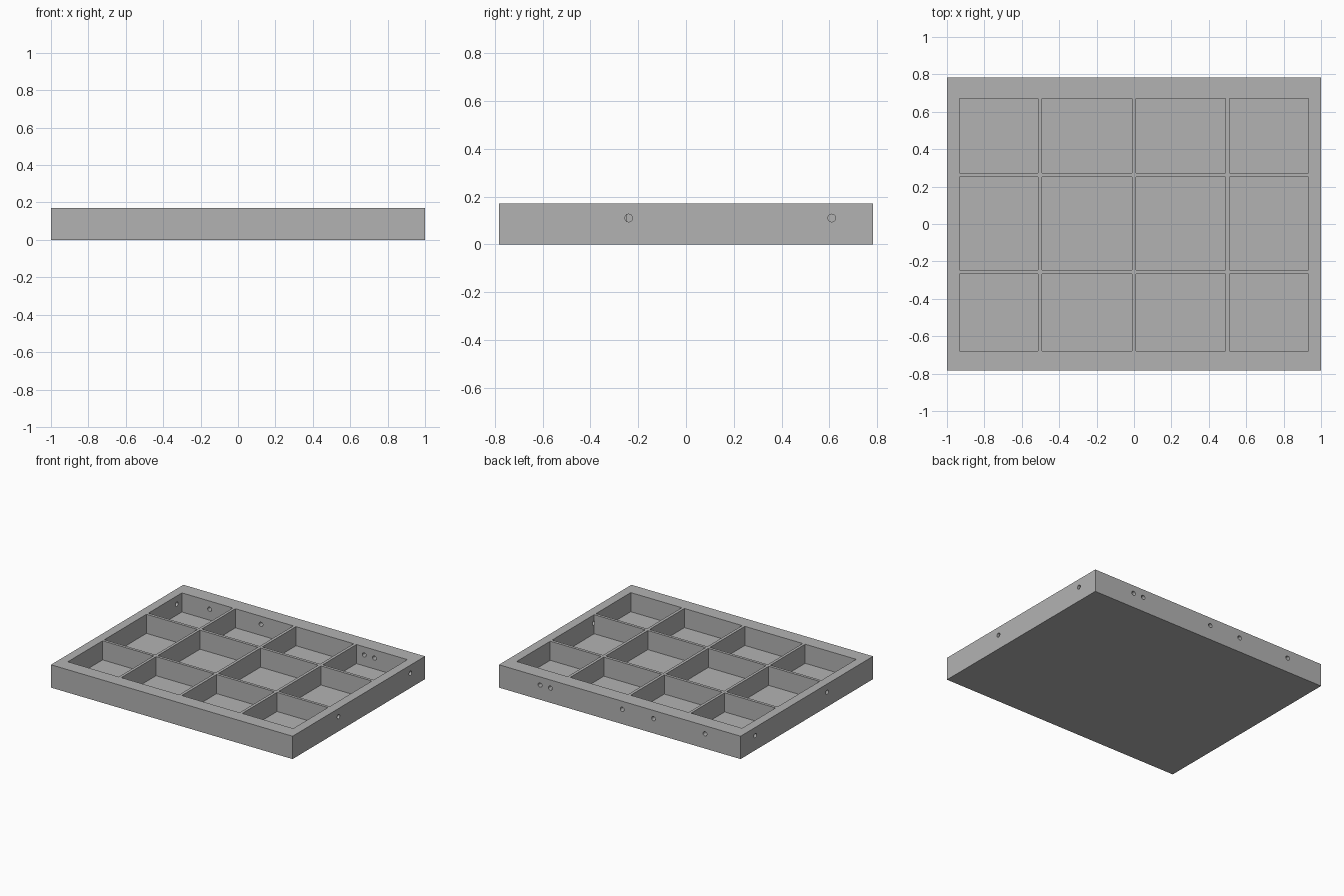
import bpy, bmesh, math
from mathutils import Matrix, Vector

if "Cube" in bpy.data.objects:
    bpy.data.objects.remove(bpy.data.objects["Cube"], do_unlink=True)

HEIGHT, FLOOR = 0.171, 0.028
HALF_X, HALF_Y = 1.0, 0.783
HOLE_Z, HOLE_R = 0.11, 0.016

grey = bpy.data.materials.new("light_grey")
grey.use_nodes = True
colour = (0.45, 0.45, 0.45, 1)
grey.diffuse_color = colour
grey.node_tree.nodes["Principled BSDF"].inputs["Base Color"].default_value = colour


def add_box(bm, low, high):
    low, high = Vector(low), Vector(high)
    matrix = Matrix.Translation((low + high) / 2) @ Matrix.Diagonal((*(high - low), 1))
    bmesh.ops.create_cube(bm, size=1, matrix=matrix)


def add_rod(bm, start, end):
    start, end = Vector(start), Vector(end)
    axis = end - start
    turn = axis.to_track_quat("Z", "Y").to_matrix().to_4x4()
    bmesh.ops.create_cone(bm, cap_ends=True, segments=32, radius1=HOLE_R, radius2=HOLE_R,
                          depth=axis.length, matrix=Matrix.Translation((start + end) / 2) @ turn)


def make_object(name, bm):
    mesh = bpy.data.meshes.new(name)
    bm.to_mesh(mesh)
    bm.free()
    mesh.materials.append(grey)
    obj = bpy.data.objects.new(name, mesh)
    bpy.context.collection.objects.link(obj)
    return obj


def cut(target, cutter):
    cutter.hide_render = True
    mod = target.modifiers.new(cutter.name, "BOOLEAN")
    mod.operation, mod.solver, mod.object = "DIFFERENCE", "EXACT", cutter
    bpy.context.view_layer.objects.active = target
    bpy.ops.object.modifier_apply(modifier=mod.name)
    bpy.data.objects.remove(cutter, do_unlink=True)


# Solid tray body
bm = bmesh.new()
add_box(bm, (-HALF_X, -HALF_Y, 0), (HALF_X, HALF_Y, HEIGHT))
tray = make_object("compartment_tray", bm)

# Grid of compartments, leaving thin dividers between them
columns = [(-0.934, -0.512), (-0.491, -0.012), (0.01, 0.488), (0.51, 0.932)]
rows = [(-0.678, -0.267), (-0.246, 0.252), (0.274, 0.671)]
bm = bmesh.new()
for x0, x1 in columns:
    for y0, y1 in rows:
        add_box(bm, (x0, y0, FLOOR), (x1, y1, HEIGHT + 0.1))
cut(tray, make_object("compartment_cutter", bm))

# Round holes through the two side walls and the back wall
bm = bmesh.new()
for y in (-0.24, 0.61):
    for side in (-1, 1):
        add_rod(bm, (side * (HALF_X + 0.1), y, HOLE_Z), (side * 0.93, y, HOLE_Z))
for x in (0.66, 0.575, -0.02, -0.28, -0.705):
    add_rod(bm, (x, HALF_Y + 0.1, HOLE_Z), (x, 0.669, HOLE_Z))
cut(tray, make_object("hole_cutter", bm))

# Crisp walls with smooth hole bores
bpy.ops.object.select_all(action="DESELECT")
tray.select_set(True)
bpy.context.view_layer.objects.active = tray
bpy.ops.object.shade_smooth_by_angle(angle=math.radians(30))
